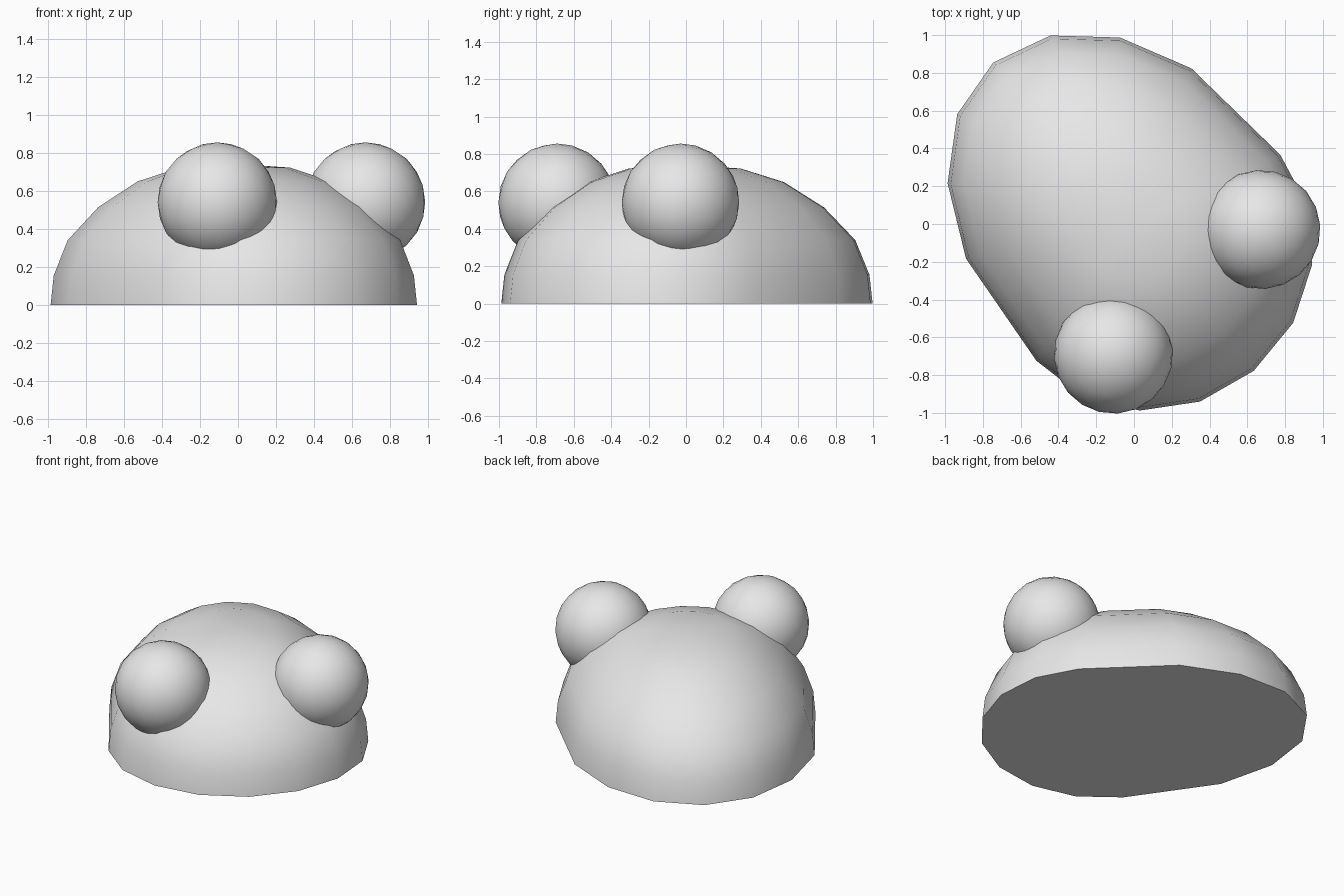
import bpy
import bmesh
from math import sin, cos, pi, radians

cube = bpy.data.objects.get("Cube")
if cube:
    bpy.data.objects.remove(cube, do_unlink=True)

grey = bpy.data.materials.new("plain_grey")
grey.use_nodes = True
colour = (0.8, 0.8, 0.8, 1.0)
grey.diffuse_color = colour
grey.node_tree.nodes["Principled BSDF"].inputs["Base Color"].default_value = colour

HEADING = radians(-49.8)      # the head faces between front and left
CENTRE = (-0.013, -0.011, 0)


def finish(bm, name):
    bmesh.ops.recalc_face_normals(bm, faces=bm.faces)
    mesh = bpy.data.meshes.new(name)
    bm.to_mesh(mesh)
    bm.free()
    mesh.materials.append(grey)
    obj = bpy.data.objects.new(name, mesh)
    bpy.context.collection.objects.link(obj)
    obj.location = CENTRE
    obj.rotation_euler.z = HEADING
    bpy.ops.object.select_all(action='DESELECT')
    obj.select_set(True)
    bpy.context.view_layer.objects.active = obj
    bpy.ops.object.shade_smooth_by_angle(angle=radians(40))
    return obj


def outline(t):
    """Egg-shaped plan: blunt nose on local +x, longer back on local -x."""
    c = cos(t)
    along = 0.22 + 0.783 * c if c > -0.01 else 1.134 * c
    return along, 0.845 * sin(t)


# Head: a flat-bottomed dome of stacked egg-shaped rings
SIDES = 16
profile = [(0, 1), (0.155, 0.983), (0.34, 0.908), (0.515, 0.742),
           (0.65, 0.53), (0.723, 0.3)]
bm = bmesh.new()
rings = []
for z, scale in profile:
    points = [outline(2 * pi * i / SIDES) for i in range(SIDES)]
    rings.append([bm.verts.new((x * scale, y * scale, z)) for x, y in points])
pole = bm.verts.new((0.02, 0, 0.742))
bm.faces.new(rings[0][::-1])
for low, high in zip(rings, rings[1:]):
    for i in range(SIDES):
        j = (i + 1) % SIDES
        bm.faces.new((low[i], low[j], high[j], high[i]))
for i in range(SIDES):
    bm.faces.new((rings[-1][i], rings[-1][(i + 1) % SIDES], pole))
finish(bm, "head")

# Eyes: a mirrored pair of balls set into the dome
for name, side in (("left_eye", 1), ("right_eye", -1)):
    bm = bmesh.new()
    bmesh.ops.create_icosphere(bm, subdivisions=3, radius=0.315)
    bmesh.ops.translate(bm, verts=bm.verts, vec=(0.456, side * 0.511, 0.541))
    finish(bm, name)
